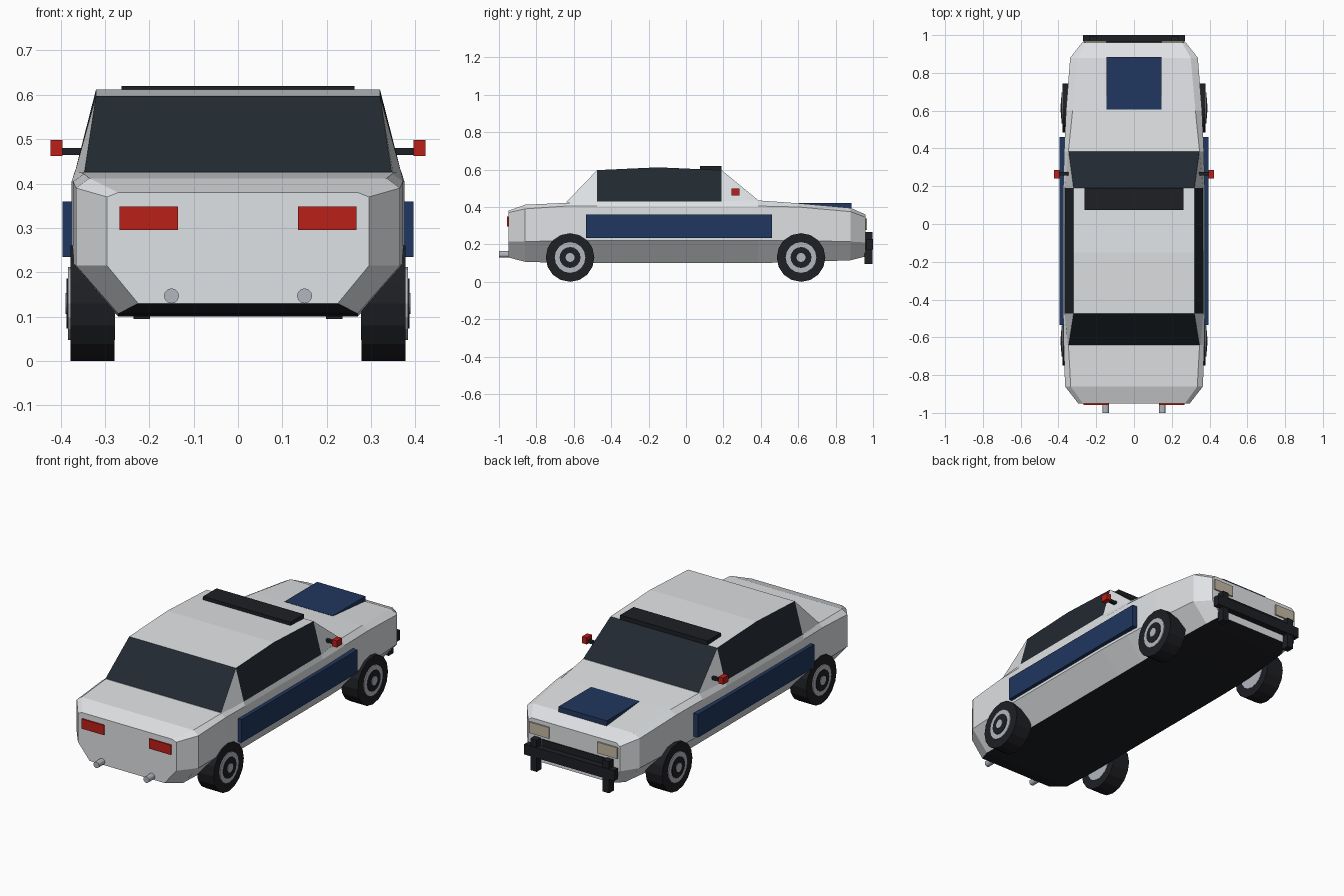
import bpy, bmesh, math
from mathutils import Matrix

if "Cube" in bpy.data.objects:
    bpy.data.objects.remove(bpy.data.objects["Cube"])


def mat(name, r, g, b):
    m = bpy.data.materials.new(name)
    m.diffuse_color = (r, g, b, 1)
    m.use_nodes = True
    m.node_tree.nodes["Principled BSDF"].inputs["Base Color"].default_value = m.diffuse_color
    return m


WHITE = mat("white_paint", .74, .76, .78)
BLACK = mat("black_trim", .013, .014, .017)
GLASS = mat("dark_glass", .015, .022, .030)
BLUE = mat("blue_panel", .015, .038, .115)
RED = mat("red_lens", .5, .014, .009)
CREAM = mat("headlight_lens", .55, .48, .37)
METAL = mat("metal", .45, .47, .52)


def add_object(name, bm, *mats):
    bmesh.ops.recalc_face_normals(bm, faces=bm.faces)
    me = bpy.data.meshes.new(name)
    bm.to_mesh(me)
    bm.free()
    for m in mats:
        me.materials.append(m)
    ob = bpy.data.objects.new(name, me)
    bpy.context.collection.objects.link(ob)
    return ob


def box(name, x, y, z, m):
    bm = bmesh.new()
    bmesh.ops.create_cube(bm, size=1)
    for v in bm.verts:
        for i, (lo, hi) in enumerate((x, y, z)):
            v.co[i] = hi if v.co[i] > 0 else lo
    return add_object(name, bm, m)


def pair(name, x, y, z, m):
    box(name + "_right", x, y, z, m)
    box(name + "_left", (-x[1], -x[0]), y, z, m)


def cylinder(name, center, r, depth, axis, m, sides=16, r2=None):
    bm = bmesh.new()
    rot = Matrix.Rotation(math.pi / 2, 4, 'Y' if axis == 'X' else 'X')
    bmesh.ops.create_cone(bm, cap_ends=True, segments=sides, radius1=r, radius2=r2 or r,
                          depth=depth, matrix=Matrix.Translation(center) @ rot)
    return add_object(name, bm, m)


def loft(rings):
    """Skin closed rings; returns bmesh and faces[section][side]."""
    bm = bmesh.new()
    vs = [[bm.verts.new(p) for p in ring] for ring in rings]
    n = len(vs[0])
    faces = [[bm.faces.new((a[i], a[(i + 1) % n], b[(i + 1) % n], b[i])) for i in range(n)]
             for a, b in zip(vs, vs[1:])]
    bm.faces.new(vs[0])
    bm.faces.new(vs[-1])
    return bm, faces


# lower body: y, floor half width/z, side half width, crease z, shoulder z, top half width/z
sections = [
    (-.95, .225, .13, .295, .215, .37, .27, .38),
    (-.86, .27, .107, .365, .215, .39, .335, .412),
    (-.64, .27, .10, .372, .22, .405, .347, .422),
    (-.475, .27, .10, .375, .22, .405, .367, .428),
    (.19, .27, .10, .375, .22, .405, .367, .430),
    (.385, .27, .10, .37, .22, .405, .347, .435),
    (.60, .27, .105, .36, .22, .40, .325, .420),
    (.88, .25, .115, .338, .215, .375, .30, .395),
    (.96, .22, .135, .275, .21, .345, .255, .36)]
rings = []
for y, bw, zb, w, zc, zs, tw, zt in sections:
    half = [(bw, y, zb), (w, y, zc), (w, y, zs), (tw, y, zt)]
    rings.append(half + [(-x, yy, z) for x, yy, z in reversed(half)])
bm, faces = loft(rings)
for strip in faces:
    strip[7].material_index = 1          # dark underside
add_object("body", bm, WHITE, BLACK)

# cabin: y, belt half width, roof half width, roof z
cab = [(-.64, .350, .346, .426), (-.475, .368, .32, .597), (-.15, .368, .32, .612),
       (.19, .368, .32, .597), (.385, .352, .346, .437)]
bm, faces = loft([[(w, y, .424), (t, y, z), (-t, y, z), (-w, y, .424)] for y, w, t, z in cab])
for strip in faces[1:3]:
    strip[0].material_index = strip[2].material_index = 1
screens = [faces[0][1], faces[3][1]]
bmesh.ops.inset_individual(bm, faces=screens, thickness=.009)
for f in screens:
    f.material_index = 1
add_object("cabin", bm, WHITE, GLASS)

# painted panels and roof bar
pair("door_panel", (.365, .395), (-.535, .46), (.235, .36), BLUE)
box("hood_panel", (-.145, .145), (.605, .885), (.385, .421), BLUE)
box("roof_bar", (-.262, .262), (.075, .19), (.592, .62), BLACK)

# mirrors
pair("mirror_arm", (.31, .396), (.257, .275), (.465, .48), BLACK)
pair("mirror", (.395, .423), (.242, .286), (.462, .498), RED)

# lights and grille
pair("tail_light", (.135, .267), (-.957, -.93), (.296, .349), RED)
pair("headlight", (.145, .265), (.94, .968), (.278, .338), CREAM)
box("grille", (-.19, .19), (.94, .966), (.228, .262), BLACK)

# push bar
box("bumper_bar", (-.27, .27), (.966, 1.0), (.172, .228), BLACK)
pair("bumper_upright", (.198, .236), (.954, .996), (.095, .266), BLACK)

for side, s in (("right", 1), ("left", -1)):
    # exhausts
    cylinder("exhaust_" + side, (s * .15, -.955, .147), .017, .09, 'Y', METAL, 12)
    # wheels: tyre, rim and stepped hub discs
    for end, y in (("rear", -.62), ("front", .615)):
        tag = f"_{end}_{side}"
        cylinder("tyre" + tag, (s * .328, y, .13), .13, .10, 'X', BLACK)
        cylinder("rim" + tag, (s * .33, y, .13), .082, .106, 'X', METAL)
        cylinder("rim_disc" + tag, (s * .332, y, .13), .056, .108, 'X', BLACK)
        cylinder("hub_cap" + tag, (s * .333, y, .13), .024, .112, 'X', METAL)
